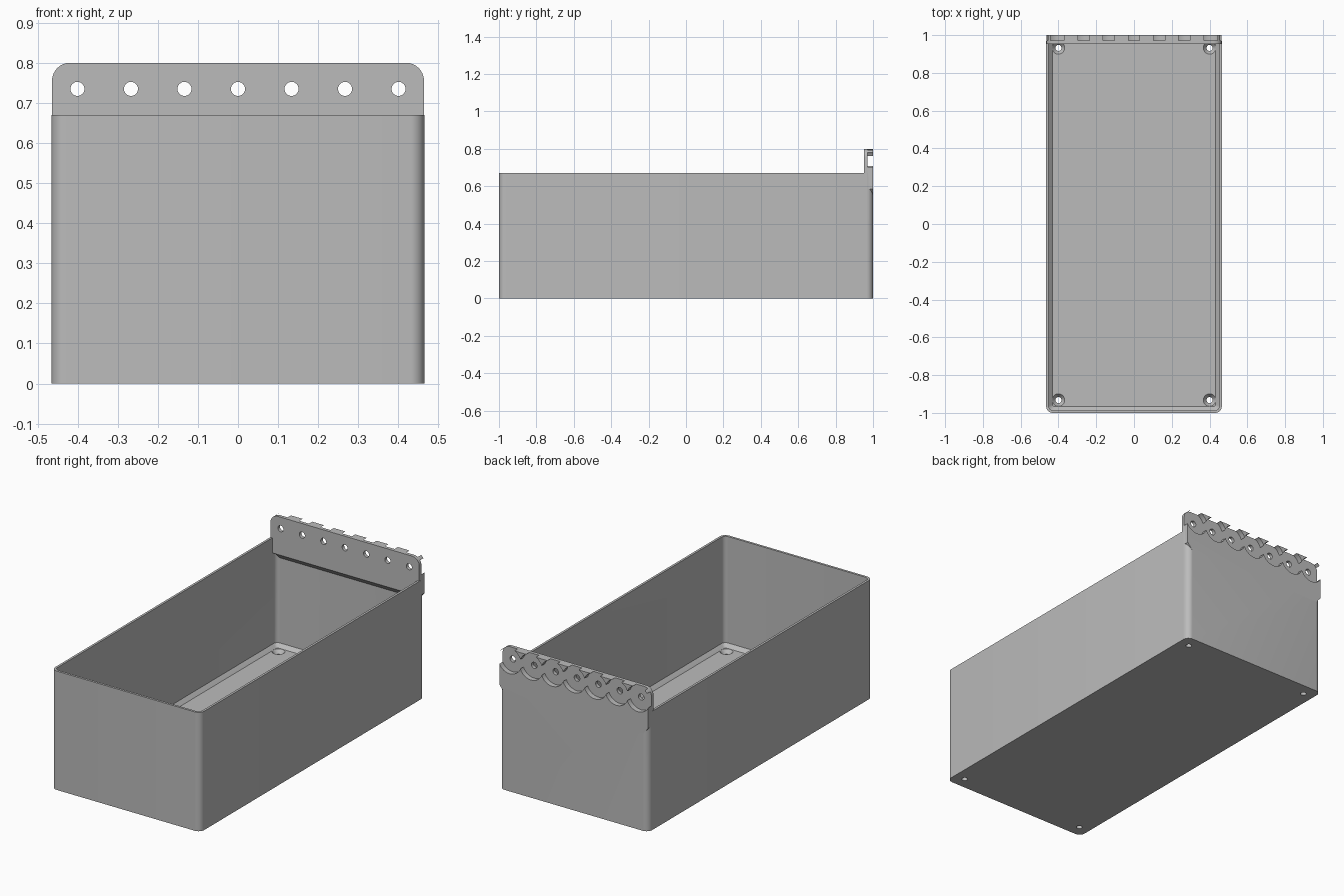
import bpy, bmesh
from math import sin, cos, pi

cube = bpy.data.objects.get("Cube")
if cube:
    bpy.data.objects.remove(cube)

grey = bpy.data.materials.new("light_grey")
grey.use_nodes = True
grey.diffuse_color = (0.5, 0.5, 0.5, 1)
grey.node_tree.nodes["Principled BSDF"].inputs["Base Color"].default_value = (0.5, 0.5, 0.5, 1)


def loft(name, rings):
    """Closed solid through rings that have equal point counts."""
    bm = bmesh.new()
    rows = [[bm.verts.new(p) for p in ring] for ring in rings]
    n = len(rows[0])
    for a, b in zip(rows, rows[1:]):
        for i in range(n):
            j = (i + 1) % n
            bm.faces.new((a[i], a[j], b[j], b[i]))
    bm.faces.new(rows[0])
    bm.faces.new(rows[-1])
    # triangulate any warped quads so the booleans stay clean
    bmesh.ops.connect_verts_nonplanar(bm, angle_limit=0.01, faces=bm.faces[:])
    bmesh.ops.recalc_face_normals(bm, faces=bm.faces[:])
    mesh = bpy.data.meshes.new(name)
    bm.to_mesh(mesh)
    bm.free()
    mesh.materials.append(grey)
    ob = bpy.data.objects.new(name, mesh)
    bpy.context.collection.objects.link(ob)
    return ob


def rounded_rect(hx, hy, r, z, steps=8):
    pts = []
    for k, (sx, sy) in enumerate([(1, 1), (-1, 1), (-1, -1), (1, -1)]):
        for i in range(steps + 1):
            a = (k + i / steps) * pi / 2
            pts.append((sx * (hx - r) + r * cos(a), sy * (hy - r) + r * sin(a), z))
    return pts


def circle(n=32):
    return [(cos(2 * pi * i / n), sin(2 * pi * i / n)) for i in range(n)]


def combine(target, tool, operation):
    tool.hide_render = True
    mod = target.modifiers.new(operation.lower(), "BOOLEAN")
    mod.object, mod.operation, mod.solver = tool, operation, "EXACT"
    bpy.ops.object.select_all(action="DESELECT")
    bpy.context.view_layer.objects.active = target
    target.select_set(True)
    bpy.ops.object.modifier_apply(modifier=mod.name)
    bpy.data.objects.remove(tool)


# Bin shell: rounded box, hollowed with a chamfered floor edge
HX, HY, WALL, RIM, FLOOR = 0.465, 1.0, 0.013, 0.67, 0.05
storage_bin = loft("storage_bin", [rounded_rect(HX, HY, 0.035, z) for z in (0, RIM)])
ix, iy = HX - WALL, HY - WALL
cavity = loft("cavity_cutter", [
    rounded_rect(ix - 0.02, iy - 0.02, 0.012, FLOOR),
    rounded_rect(ix, iy, 0.024, FLOOR + 0.02),
    rounded_rect(ix, iy, 0.024, RIM + 0.05)])
combine(storage_bin, cavity, "DIFFERENCE")


# Mounting plate: rounded top corners, sloped underside and ears
def plate_ring(y, bottom):
    w, top, r, ear = 0.464, 0.80, 0.045, 0.585
    right = [(w - 0.03, bottom), (w, ear)]
    for i in range(9):
        a = i / 8 * pi / 2
        right.append((w - r + r * cos(a), top - r + r * sin(a)))
    left = [(-x, z) for x, z in reversed(right)]
    return [(x, y, z) for x, z in right + left]


plate = loft("mounting_plate", [
    plate_ring(0.952, 0.585), plate_ring(0.987, 0.55), plate_ring(1.0, 0.55)])
combine(storage_bin, plate, "UNION")

# Row of screw holes with scalloped round recesses on the back
HOLE_Z = 0.735
for i in range(-3, 4):
    cx = i * 0.1335
    for radius, y0 in ((0.0718, 0.971), (0.0175, 0.90)):
        tool = loft("hole_cutter", [
            [(cx + radius * c, y, HOLE_Z + radius * s) for c, s in circle(48)]
            for y in (y0, 1.05)])
        combine(storage_bin, tool, "DIFFERENCE")

# Countersunk floor holes near each corner
for sx in (-1, 1):
    for sy in (-1, 1):
        profile = ((0.016, -0.02), (0.016, 0.028), (0.033, FLOOR), (0.033, FLOOR + 0.03))
        tool = loft("countersink_cutter", [
            [(sx * 0.4 + r * c, sy * 0.932 + r * s, z) for c, s in circle()]
            for r, z in profile])
        combine(storage_bin, tool, "DIFFERENCE")

# Smooth the rounded corners, keep the edges crisp
bpy.context.view_layer.objects.active = storage_bin
storage_bin.select_set(True)
bpy.ops.object.shade_smooth_by_angle(angle=pi / 6)
